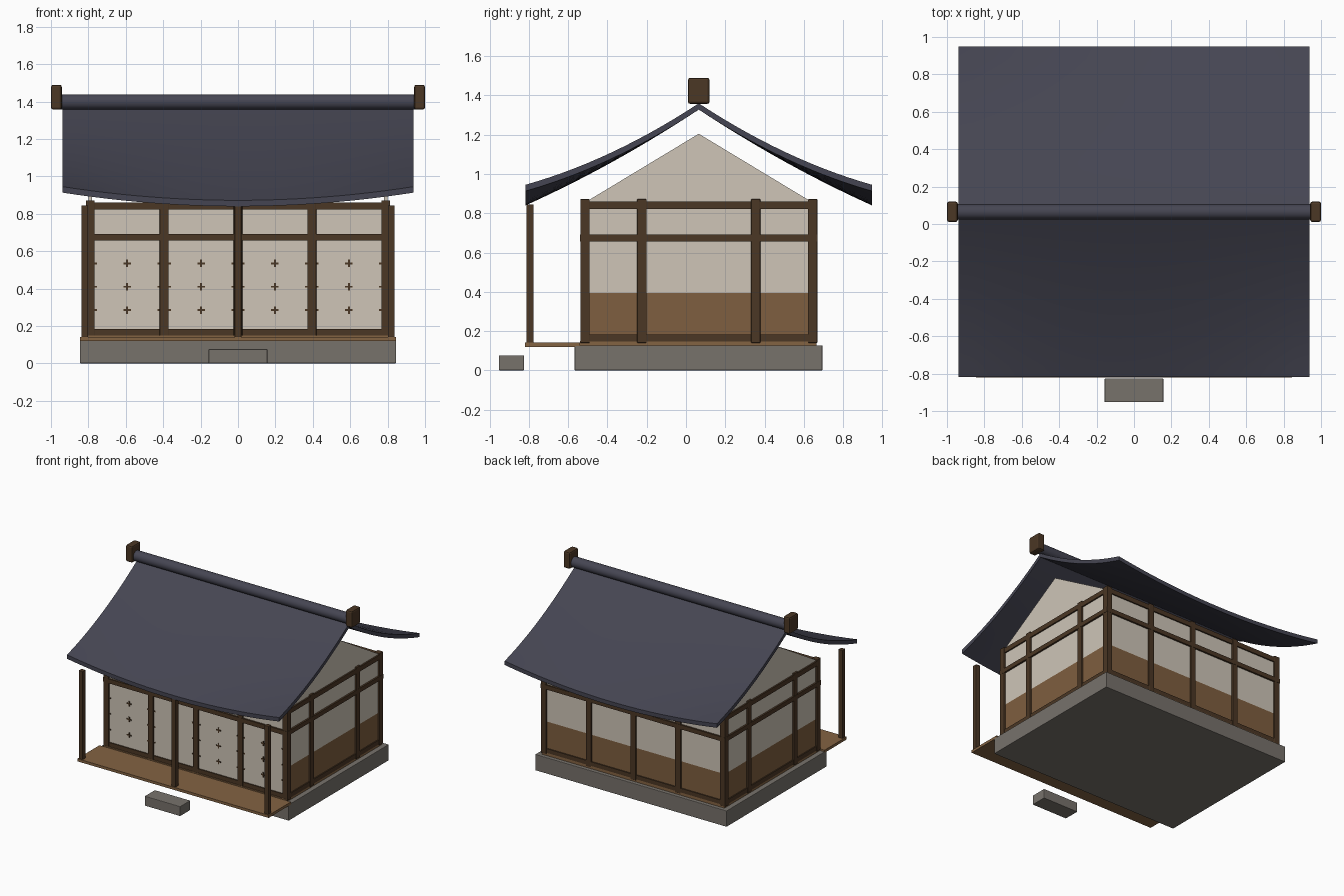
import bpy, bmesh, math

if "Cube" in bpy.data.objects:
    bpy.data.objects.remove(bpy.data.objects["Cube"])


def mat(name, r, g, b):
    m = bpy.data.materials.new(name)
    m.diffuse_color = (r, g, b, 1)
    m.use_nodes = True
    m.node_tree.nodes["Principled BSDF"].inputs["Base Color"].default_value = m.diffuse_color
    return m


DARK = mat("dark timber", .07, .038, .018)
PANEL = mat("brown board", .21, .112, .05)
FLOOR = mat("floor wood", .23, .125, .055)
CREAM = mat("cream plaster", .62, .56, .475)
STONE = mat("grey stone", .185, .168, .148)
TILE = mat("slate tile", .06, .06, .085)

CY = 0.065                               # centre line of the house in y
XS = [-.79, -.395, 0, .395, .79]         # wall posts along x
YS = [-.515, -.225, .355, .645]          # wall posts along y


def finish(name, bm, m):
    bmesh.ops.recalc_face_normals(bm, faces=bm.faces)
    me = bpy.data.meshes.new(name)
    bm.to_mesh(me)
    bm.free()
    ob = bpy.data.objects.new(name, me)
    bpy.context.collection.objects.link(ob)
    me.materials.append(m)
    return ob


def boxes(name, spans, m, bevel=0):
    """One object made of boxes given as (x0, x1, y0, y1, z0, z1)."""
    bm = bmesh.new()
    for x0, x1, y0, y1, z0, z1 in spans:
        for v in bmesh.ops.create_cube(bm, size=1)["verts"]:
            v.co = ((x0 + x1) / 2 + v.co.x * (x1 - x0),
                    (y0 + y1) / 2 + v.co.y * (y1 - y0),
                    (z0 + z1) / 2 + v.co.z * (z1 - z0))
    ob = finish(name, bm, m)
    if bevel:
        mod = ob.modifiers.new("bevel", "BEVEL")
        mod.width, mod.segments = bevel, 2
    return ob


def smooth(ob):
    bpy.ops.object.select_all(action="DESELECT")
    ob.select_set(True)
    bpy.context.view_layer.objects.active = ob
    bpy.ops.object.shade_smooth_by_angle(angle=math.radians(35))


# Stone base, step and floors
boxes("stone_base", [(-.845, .845, -.567, .695, 0, .128)], STONE, .004)
boxes("step_stone", [(-.157, .157, -.953, -.825, 0, .077)], STONE, .004)
boxes("veranda_floor", [(-.845, .845, -.82, -.54, .12, .141)], FLOOR)
boxes("room_floor", [(-.805, .805, -.54, .665, .125, .15)], FLOOR)

# Posts
h = .0235
post_spots = [(x, y) for x in XS for y in YS if abs(x) > .7 or y in (YS[0], YS[-1])]
boxes("wall_posts", [(x - h, x + h, y - h, y + h, .14, .872) for x, y in post_spots], DARK, .003)
boxes("veranda_posts", [(x - .018, x + .018, -.813, -.777, .14, .845)
                        for x in (-.82, 0, .82)], DARK, .003)

# Horizontal beams at sill, lintel and wall top
beams = []
for z0, z1, d in ((.148, .183, .02), (.657, .692, .025), (.822, .86, .022)):
    for y in (YS[0], YS[-1]):
        beams.append((-.79 - d, .79 + d, y - d, y + d, z0, z1))
    for x in (XS[0], XS[-1]):
        beams.append((x - d, x + d, YS[0] - d, YS[-1] + d, z0, z1))
boxes("wall_beams", beams, DARK)

# Wall panels: boards below, plaster above
t = .011
front, back = YS[0], YS[-1]


def walls(z0, z1):
    return [(-.79, .79, back - t, back + t, z0, z1)] + [
        (x - t, x + t, front, back, z0, z1) for x in (-.79, .79)]


boxes("lower_boards", walls(.15, .395), PANEL)
boxes("upper_plaster", walls(.395, .84), CREAM)
boxes("transom_plaster", [(-.79, .79, front - t, front + t, .67, .84)], CREAM)

# Paper sliding doors with small lattice crossings showing
boxes("paper_doors", [(a + .02, b - .02, front - t, front + t, .16, .67)
                      for a, b in zip(XS, XS[1:])], CREAM)
marks = []
f0, f1 = front - t - .004, front - t + .002
for a, b in zip(XS, XS[1:]):
    c = (a + b) / 2
    for z in (.285, .41, .535):
        marks.append((c - .02, c + .02, f0, f1, z - .005, z + .005))
        marks.append((c - .005, c + .005, f0, f1, z - .02, z + .02))
        marks.append((a + .02, a + .036, f0, f1, z - .005, z + .005))
        marks.append((b - .036, b - .02, f0, f1, z - .005, z + .005))
boxes("door_lattice", marks, DARK)

# Gable triangles
bm = bmesh.new()
for s in (-1, 1):
    tri = [(front, .855), (back, .855), (CY, 1.205)]
    a = [bm.verts.new((s * .80, y, z)) for y, z in tri]
    b = [bm.verts.new((s * .78, y, z)) for y, z in tri]
    bm.faces.new(a)
    bm.faces.new(b)
    for i in range(3):
        j = (i + 1) % 3
        bm.faces.new((a[i], a[j], b[j], b[i]))
finish("gable_walls", bm, CREAM)

# Curved roof slopes: concave down the slope, lifted at the ends
NX, NT, TH = 24, 14, .032
for name, side in (("front_roof", -1), ("back_roof", 1)):
    bm = bmesh.new()
    layers = []
    for drop in (0, TH):
        layers.append([[bm.verts.new((
            .937 * u, CY + side * .883 * v,
            1.36 - .58 * v + .092 * v * v + .073 * v * v * u * u - drop))
            for u in [-1 + 2 * i / NX for i in range(NX + 1)]]
            for v in [j / NT for j in range(NT + 1)]])
    top, low = layers
    for g in layers:
        for j in range(NT):
            for i in range(NX):
                bm.faces.new((g[j][i], g[j][i + 1], g[j + 1][i + 1], g[j + 1][i]))
    for j in range(NT):
        for i in (0, NX):
            bm.faces.new((top[j][i], top[j + 1][i], low[j + 1][i], low[j][i]))
    for i in range(NX):
        for j in (0, NT):
            bm.faces.new((top[j][i], top[j][i + 1], low[j][i + 1], low[j][i]))
    smooth(finish(name, bm, TILE))

# Ridge roll and end blocks
bpy.ops.mesh.primitive_cylinder_add(vertices=24, radius=.041, depth=1.9,
                                    location=(0, CY, 1.398), rotation=(0, math.pi / 2, 0))
ridge = bpy.context.object
ridge.name = "ridge_roll"
ridge.data.materials.append(TILE)
smooth(ridge)
boxes("ridge_end_blocks", [(min(s * .942, s), max(s * .942, s), CY - .055, CY + .055, 1.357, 1.49)
                           for s in (-1, 1)], DARK, .012)
